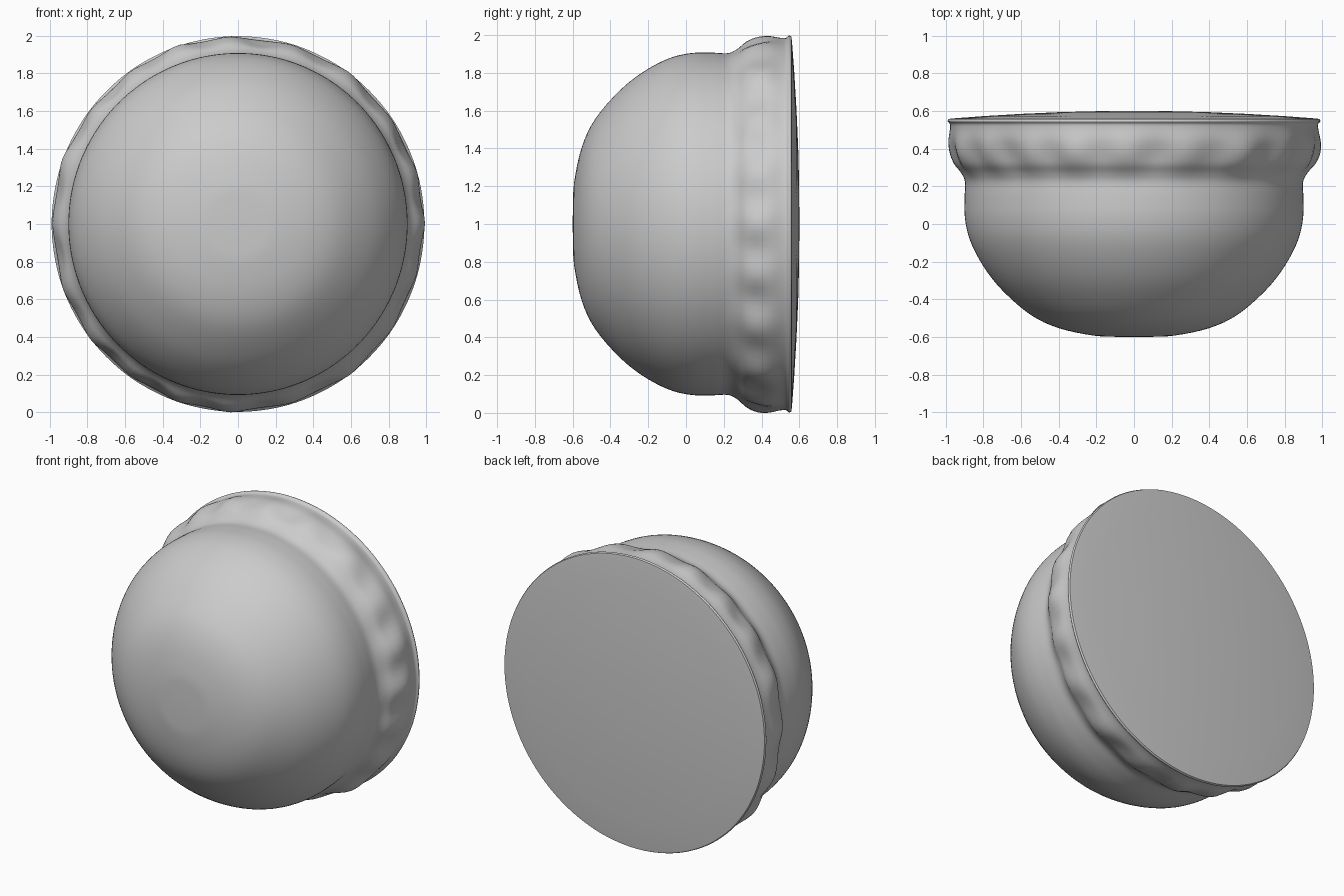
import bpy, bmesh, math
from mathutils import Vector

if "Cube" in bpy.data.objects:
    bpy.data.objects.remove(bpy.data.objects["Cube"])

# Half profile (radius, y): domed front, waist, flared rim, thin lip, shallow back cap
PROFILE = [(0.10, -0.599), (0.22, -0.592), (0.40, -0.553), (0.55, -0.482), (0.70, -0.352),
           (0.80, -0.225), (0.87, -0.09), (0.898, 0.03), (0.90, 0.14), (0.897, 0.22),
           (0.917, 0.27), (0.955, 0.32), (0.978, 0.38), (0.985, 0.44), (0.978, 0.50),
           (0.978, 0.53), (0.990, 0.545), (0.985, 0.558)]
BACK = [(0.96, 0.561), (0.80, 0.573), (0.60, 0.585), (0.40, 0.594), (0.20, 0.599)]
SEGMENTS = 160


def smooth_curve(points, steps=4):
    """Catmull-Rom resampling of the profile."""
    pts = [Vector(p) for p in points]
    pts = [2 * pts[0] - pts[1]] + pts + [2 * pts[-1] - pts[-2]]
    out = []
    for a, b, c, d in zip(pts, pts[1:], pts[2:], pts[3:]):
        for s in range(steps):
            t = s / steps
            out.append(0.5 * (2 * b + (c - a) * t + (2 * a - 5 * b + 4 * c - d) * t * t
                              + (3 * b - a - 3 * c + d) * t ** 3))
    return out + [pts[-2]]


def rim_wave(angle, y):
    """Uneven scallops, strongest on the flared rim."""
    weight = math.exp(-((y - 0.37) / 0.09) ** 2)
    wave = math.cos(20 * angle + 0.8 * math.sin(3 * angle)) + 0.5 * math.sin(7 * angle + 1)
    return weight * (0.013 * wave - 0.006)


bm = bmesh.new()
rings = []
for r, y in smooth_curve(PROFILE) + [Vector(p) for p in BACK]:
    ring = []
    for i in range(SEGMENTS):
        a = math.tau * i / SEGMENTS
        rr = r + rim_wave(a, y)
        ring.append(bm.verts.new((rr * math.cos(a), y, 1 + 1.008 * rr * math.sin(a))))
    rings.append(ring)

# Skin between rings and close both poles
for lower, upper in zip(rings, rings[1:]):
    for i in range(SEGMENTS):
        j = (i + 1) % SEGMENTS
        bm.faces.new((lower[i], lower[j], upper[j], upper[i]))
for ring, y in ((rings[0], -0.6), (rings[-1], 0.6)):
    tip = bm.verts.new((0, y, 1))
    for i in range(SEGMENTS):
        bm.faces.new((ring[i], ring[(i + 1) % SEGMENTS], tip))
bmesh.ops.recalc_face_normals(bm, faces=bm.faces)

# Scalloped dome
mesh = bpy.data.meshes.new("scalloped_dome")
bm.to_mesh(mesh)
bm.free()
dome = bpy.data.objects.new("scalloped_dome", mesh)
bpy.context.collection.objects.link(dome)
bpy.context.view_layer.objects.active = dome
dome.select_set(True)
bpy.ops.object.shade_smooth_by_angle(angle=math.radians(50))
